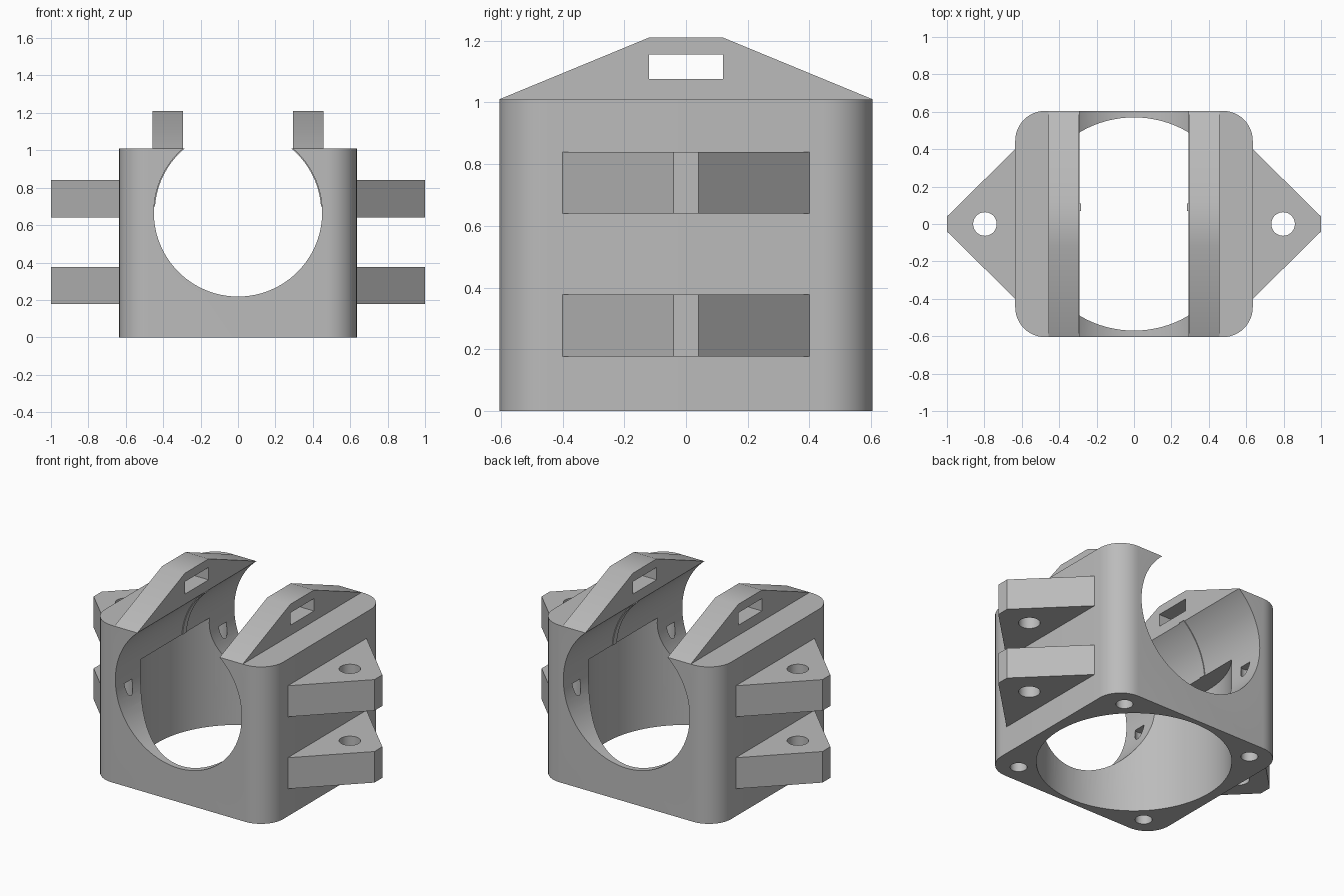
import bpy, bmesh, math

cube = bpy.data.objects.get("Cube")
if cube:
    bpy.data.objects.remove(cube, do_unlink=True)

grey = bpy.data.materials.new("plain grey")
grey.use_nodes = True
grey.diffuse_color = (0.5, 0.5, 0.5, 1)
grey.node_tree.nodes["Principled BSDF"].inputs["Base Color"].default_value = (0.5, 0.5, 0.5, 1)


def prism(name, outline, low, high, axis="z"):
    """Extrude a 2D outline: (x, y) along z, (x, z) along y or (y, z) along x."""
    place = {"z": lambda a, b, c: (a, b, c),
             "y": lambda a, b, c: (a, c, b),
             "x": lambda a, b, c: (c, a, b)}[axis]
    bm = bmesh.new()
    bottom = [bm.verts.new(place(a, b, low)) for a, b in outline]
    top = [bm.verts.new(place(a, b, high)) for a, b in outline]
    bm.faces.new(bottom)
    bm.faces.new(top)
    for i in range(len(outline)):
        j = (i + 1) % len(outline)
        bm.faces.new((bottom[i], bottom[j], top[j], top[i]))
    bmesh.ops.recalc_face_normals(bm, faces=bm.faces)
    mesh = bpy.data.meshes.new(name)
    bm.to_mesh(mesh)
    bm.free()
    mesh.materials.append(grey)
    obj = bpy.data.objects.new(name, mesh)
    bpy.context.collection.objects.link(obj)
    return obj


def circle(cx, cy, r, n=96):
    return [(cx + r * math.cos(math.tau * i / n), cy + r * math.sin(math.tau * i / n))
            for i in range(n)]


def rounded_rectangle(w, d, r, steps=12):
    points = []
    for corner, (sx, sy) in enumerate([(1, 1), (-1, 1), (-1, -1), (1, -1)]):
        for i in range(steps + 1):
            a = math.pi / 2 * (corner + i / steps)
            points.append((sx * (w - r) + r * math.cos(a), sy * (d - r) + r * math.sin(a)))
    return points


def combine(obj, tool, operation="DIFFERENCE"):
    tool.hide_render = True
    mod = obj.modifiers.new("combine", "BOOLEAN")
    mod.operation = operation
    mod.solver = "EXACT"
    mod.object = tool
    bpy.context.view_layer.objects.active = obj
    bpy.ops.object.modifier_apply(modifier=mod.name)
    bpy.data.objects.remove(tool, do_unlink=True)


def smooth(obj):
    bpy.ops.object.select_all(action="DESELECT")
    obj.select_set(True)
    bpy.context.view_layer.objects.active = obj
    bpy.ops.object.shade_smooth_by_angle(angle=math.radians(30))


# Housing block with rounded upright corners
TOP, HALF_X, HALF_Y = 1.01, 0.635, 0.605
housing = prism("housing", rounded_rectangle(HALF_X, HALF_Y, 0.16), 0, TOP)

# Horizontal clamp bore with a slight raised band inside
bore = prism("clamp_bore_cutter", circle(0, 0.668, 0.45), -0.8, 0.07, "y")
combine(housing, bore)
combine(housing, prism("band_cutter", circle(0, 0.668, 0.445), 0.06, 0.12, "y"))
combine(housing, prism("rear_bore_cutter", circle(0, 0.668, 0.45), 0.11, 0.8, "y"))

# Upright blind bore from below
combine(housing, prism("upright_bore_cutter", circle(0, 0, 0.57), -0.1, 0.7))

# Blind screw holes in the four corners
for sx in (-1, 1):
    for sy in (-1, 1):
        combine(housing, prism("screw_cutter", circle(sx * 0.476, sy * 0.48, 0.05, 32), -0.1, 0.61))
smooth(housing)

for side, s in (("left", 1), ("right", -1)):
    # Slotted strap tab along the top edge
    tab = prism(side + "_strap_tab",
                [(-HALF_Y, TOP), (HALF_Y, TOP), (0.12, 1.21), (-0.12, 1.21)],
                *sorted((s * 0.293, s * 0.457)), axis="x")
    combine(tab, prism("slot_cutter", [(-0.12, 1.075), (0.12, 1.075), (0.12, 1.155), (-0.12, 1.155)],
                       *sorted((s * 0.2, s * 0.6)), axis="x"))
    smooth(tab)

    # Two tapered mounting ears with bolt holes
    for level, low, high in (("lower", 0.177, 0.377), ("upper", 0.64, 0.84)):
        ear = prism(f"{side}_{level}_ear",
                    [(s * 0.632, -0.403), (s, -0.04), (s, 0.04), (s * 0.632, 0.403)], low, high)
        combine(ear, prism("bolt_cutter", circle(s * 0.797, 0, 0.063, 40), low - 0.1, high + 0.1))
        smooth(ear)
